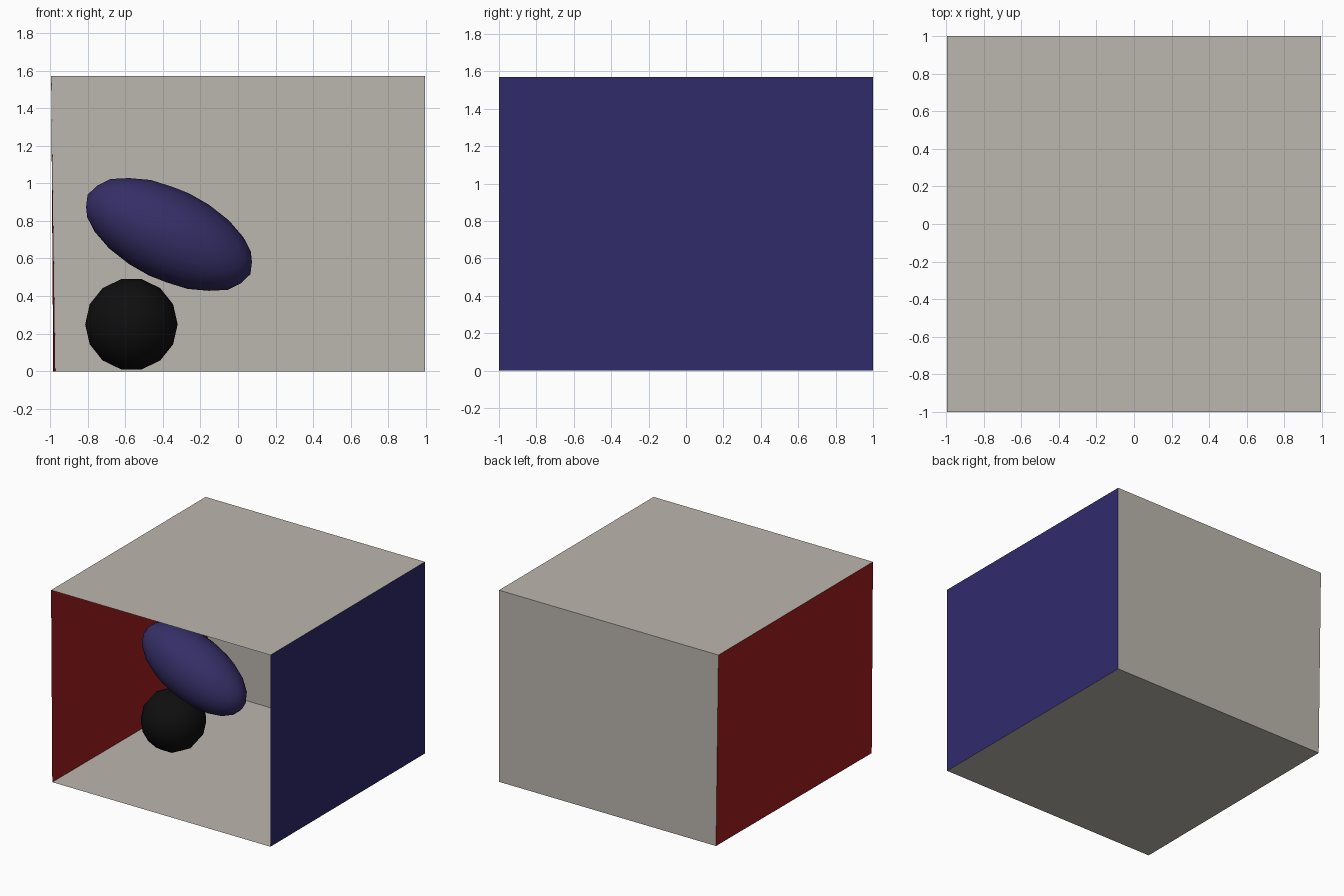
import bpy, math

if "Cube" in bpy.data.objects:
    bpy.data.objects.remove(bpy.data.objects["Cube"])

W, D, H = 0.994, 1.0, 1.57   # half width, half depth, height


def material(name, rgb):
    m = bpy.data.materials.new(name)
    m.diffuse_color = (*rgb, 1)
    m.use_nodes = True
    m.node_tree.nodes["Principled BSDF"].inputs["Base Color"].default_value = m.diffuse_color
    return m


white = material("wall_white", (0.50, 0.475, 0.425))
red = material("wall_red", (0.355, 0.0113, 0.0113))
blue = material("wall_blue", (0.030, 0.0235, 0.148))
ball_blue = material("ellipsoid_blue", (0.036, 0.027, 0.133))
black = material("black", (0.0046, 0.0046, 0.0046))

# Room corners; the left wall leans in slightly at the floor
FLB, BLB = (-0.983, -D, 0), (-0.972, D, 0)
FRB, BRB = (W, -D, 0), (W, D, 0)
FLT, BLT = (-W, -D, H), (-W, D, H)
FRT, BRT = (W, -D, H), (W, D, H)


def panel(name, corners, mat):
    me = bpy.data.meshes.new(name)
    me.from_pydata(corners, [], [(0, 1, 2, 3)])
    me.materials.append(mat)
    ob = bpy.data.objects.new(name, me)
    bpy.context.collection.objects.link(ob)


# Open-fronted room, faces pointing inwards
panel("floor", [FLB, FRB, BRB, BLB], white)
panel("ceiling", [FLT, BLT, BRT, FRT], white)
panel("back_wall", [BLB, BRB, BRT, BLT], white)
panel("left_wall", [FLB, BLB, BLT, FLT], red)
panel("right_wall", [FRB, FRT, BRT, BRB], blue)


def finish(name, scale, mat):
    ob = bpy.context.object
    ob.name = name
    ob.scale = scale
    ob.data.materials.append(mat)
    bpy.ops.object.shade_smooth()


# Coarse floor ball, 14-sided seen from the front
bpy.ops.mesh.primitive_uv_sphere_add(segments=14, ring_count=8, radius=1,
                                     location=(-0.567, -0.025, 0.25),
                                     rotation=(math.pi / 2, math.radians(90), 0))
finish("ball", (0.246, 0.246, 0.246), black)

# Tilted ellipsoid floating above it
bpy.ops.mesh.primitive_ico_sphere_add(subdivisions=3, radius=1,
                                      location=(-0.367, -0.04, 0.728),
                                      rotation=(0, math.radians(26), 0))
finish("ellipsoid", (0.482, 0.243, 0.243), ball_blue)
